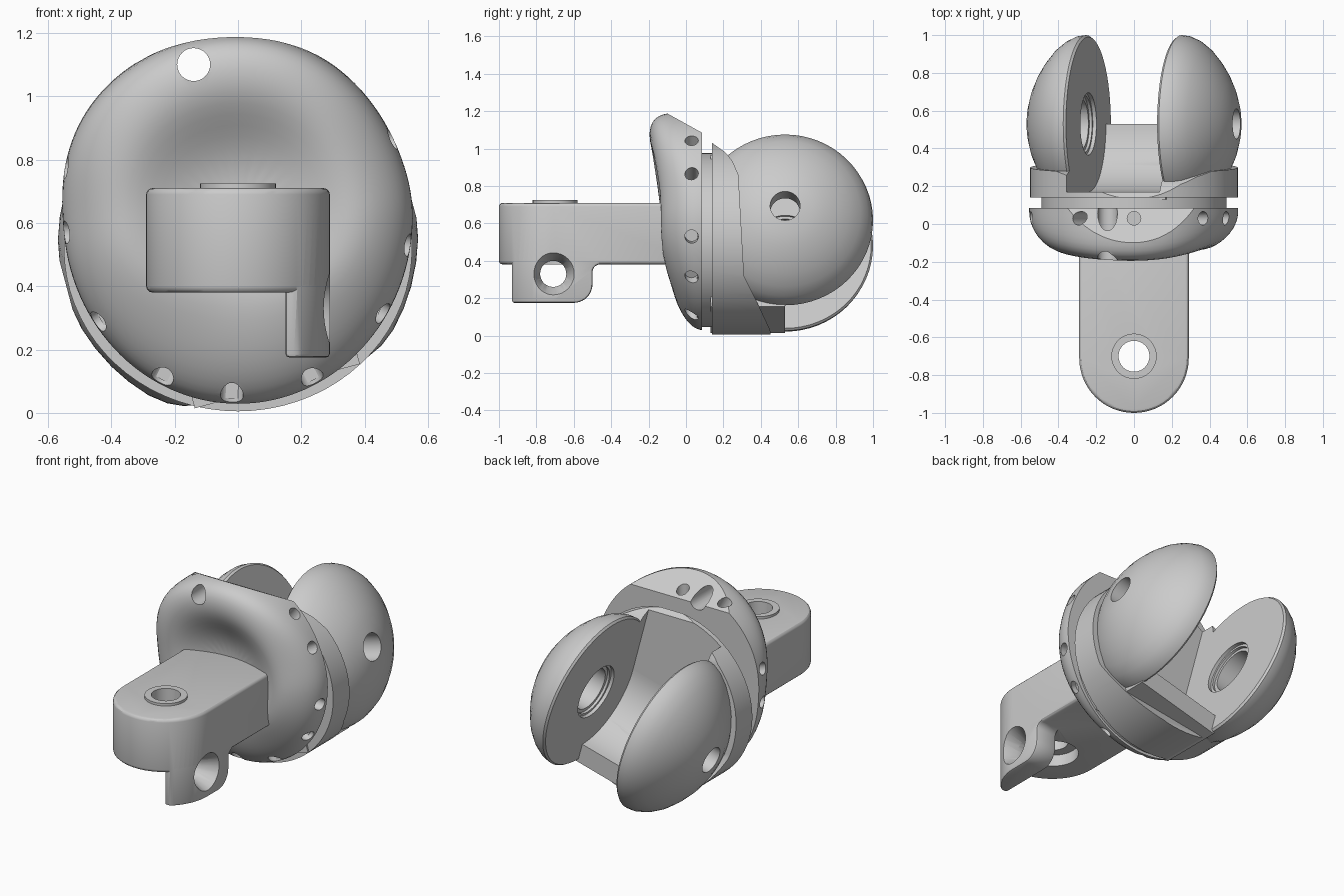
import bpy, bmesh
from math import sin, cos, pi, radians
from mathutils import Vector, Matrix

if "Cube" in bpy.data.objects:
    bpy.data.objects.remove(bpy.data.objects["Cube"])


def finish(name, bm, mat=Matrix()):
    bmesh.ops.recalc_face_normals(bm, faces=bm.faces)
    bm.transform(mat)
    me = bpy.data.meshes.new(name)
    bm.to_mesh(me)
    bm.free()
    ob = bpy.data.objects.new(name, me)
    bpy.context.collection.objects.link(ob)
    return ob


def apply_mod(ob, kind, **settings):
    m = ob.modifiers.new(kind, kind)
    for k, v in settings.items():
        setattr(m, k, v)
    bpy.context.view_layer.objects.active = ob
    bpy.ops.object.modifier_apply(modifier=m.name)


def boolean(ob, other, op='DIFFERENCE'):
    apply_mod(ob, 'BOOLEAN', object=other, operation=op, solver='EXACT')
    bpy.data.objects.remove(other)


def smooth(ob, angle=30):
    bpy.ops.object.select_all(action='DESELECT')
    ob.select_set(True)
    bpy.context.view_layer.objects.active = ob
    bpy.ops.object.shade_smooth_by_angle(angle=radians(angle))


def prism(name, pts, axis, lo, hi, mat=Matrix()):
    """Extrude a closed 2D profile along x, y or z."""
    place = {'X': lambda p, d: (d, p[0], p[1]),
             'Y': lambda p, d: (p[0], d, p[1]),
             'Z': lambda p, d: (p[0], p[1], d)}[axis]
    bm = bmesh.new()
    a = [bm.verts.new(place(p, lo)) for p in pts]
    b = [bm.verts.new(place(p, hi)) for p in pts]
    bm.faces.new(a)
    bm.faces.new(b)
    for i in range(len(pts)):
        j = (i + 1) % len(pts)
        bm.faces.new((a[i], a[j], b[j], b[i]))
    return finish(name, bm, mat)


def rod(name, a, b, r1, r2=None, n=32):
    a, b = Vector(a), Vector(b)
    bm = bmesh.new()
    bmesh.ops.create_cone(bm, cap_ends=True, segments=n, radius1=r1,
                          radius2=r1 if r2 is None else r2, depth=(b - a).length)
    rot = (b - a).to_track_quat('Z', 'Y').to_matrix().to_4x4()
    return finish(name, bm, Matrix.Translation((a + b) / 2) @ rot)


def revolve(name, pts, mat=Matrix(), n=64):
    """Spin a closed (x, r) profile about the x axis."""
    bm = bmesh.new()
    rings = [[bm.verts.new((x, r * cos(2 * pi * i / n), r * sin(2 * pi * i / n)))
              for i in range(n)] for x, r in pts]
    for k in range(len(rings)):
        p, q = rings[k - 1], rings[k]
        for i in range(n):
            j = (i + 1) % n
            bm.faces.new((p[i], p[j], q[j], q[i]))
    return finish(name, bm, mat)


def arc(cx, cy, r, a0, a1, n):
    return [(cx + r * cos(radians(a0 + (a1 - a0) * i / n)),
             cy + r * sin(radians(a0 + (a1 - a0) * i / n))) for i in range(n + 1)]


def ellipse(cx, cz, rx, rz, n=72):
    return [(cx + rx * cos(2 * pi * i / n), cz + rz * sin(2 * pi * i / n)) for i in range(n)]


# Arm: flat tongue with a round end
arm_outline = arc(0, -0.71, 0.29, 180, 360, 32) + [(0.29, 0.05), (-0.29, 0.05)]
arm = prism("arm", arm_outline, 'Z', 0.38, 0.71)
apply_mod(arm, 'BEVEL', width=0.02, segments=3, limit_method='ANGLE', angle_limit=radians(40))

# Side tab hanging below the arm, trimmed to the arm outline
tab_profile = ([(-0.93, 0.42), (-0.93, 0.175)] + arc(-0.60, 0.275, 0.1, 270, 360, 10)
               + arc(-0.46, 0.34, 0.04, 180, 90, 5) + [(-0.46, 0.42)])
tab = prism("arm_tab", tab_profile, 'X', 0.15, 0.35)
boolean(tab, prism("trim", arm_outline, 'Z', 0.1, 0.6), 'INTERSECT')
apply_mod(tab, 'BEVEL', width=0.012, segments=2, limit_method='ANGLE', angle_limit=radians(40))
boolean(arm, tab, 'UNION')
boolean(arm, rod("ring", (0, -0.7, 0.6), (0, -0.7, 0.725), 0.12), 'UNION')
boolean(arm, rod("pin_hole", (0, -0.7, 0.2), (0, -0.7, 0.9), 0.082))
boolean(arm, rod("counterbore", (0, -0.7, 0.3), (0, -0.7, 0.45), 0.14))
boolean(arm, rod("tab_hole", (0.0, -0.71, 0.33), (0.4, -0.71, 0.33), 0.07))
boolean(arm, rod("tab_countersink", (0.2, -0.71, 0.33), (0.31, -0.71, 0.33), 0.07, 0.122))
smooth(arm)

# Front shell: dished shield, blended from top, side and bottom profiles (scale, y)
top = [(1.25, .085), (1.25, -.1), (1.17, -.195), (.85, -.205), (.55, -.1), (.25, -.05)]
side = [(1, .085), (1, .02), (.91, -.07), (.68, -.155), (.45, -.11), (.22, -.06)]
low = [(1, .085), (.98, .03), (.79, -.05), (.45, -.1), (.3, -.08), (.15, -.06)]
bm = bmesh.new()
N = 32
rings = []
for t, s, b in zip(top, side, low):
    ring = []
    for i in range(N):
        c, d = cos(2 * pi * i / N), sin(2 * pi * i / N)
        power = 2 if d < 0 else (3 if c > 0 else 1.5)
        end, w = (t if d > 0 else b), abs(d) ** power
        k, y = (s[m] * (1 - w) + end[m] * w for m in (0, 1))
        ring.append(bm.verts.new((0.555 * c * k, y, 0.62 + (0.465 if d > 0 else 0.595) * d * k)))
    rings.append(ring)
for p, q in zip(rings, rings[1:]):
    for i in range(N):
        j = (i + 1) % N
        bm.faces.new((p[i], p[j], q[j], q[i]))
bm.faces.new(rings[-1])
back = bm.faces.new(rings[0])
crease = bm.edges.layers.float.new("crease_edge")
for e in back.edges:
    e[crease] = 1.0
shell = finish("front_shell", bm)
apply_mod(shell, 'SUBSURF', levels=2)

# Slanted cut across the back of the shell's top
slope = Matrix.Translation((0, 0.085, 1.085)) @ Matrix.Rotation(radians(-29), 4, 'X')
bm = bmesh.new()
bmesh.ops.create_cube(bm, size=2, matrix=Matrix.Translation((0, 0, 1)))
boolean(shell, finish("slant", bm, slope))

# Through hole at the top and blind holes round the rim (x, z)
boolean(shell, rod("top_hole", (-0.14, -0.5, 1.1), (-0.14, 0.3, 1.1), 0.052))
rim_holes = [(.535, .53), (.5, .29), (.25, .08), (.46, .85), (.34, 1.01), (-.53, .77),
             (-.54, .57), (-.47, .27), (-.25, .09), (-.02, .04), (-.26, 1.06), (0, 1.1)]
for x, z in rim_holes:
    p = Vector((x, 0.03, z))
    d = (p - Vector((0, 0.03, 0.58))).normalized()
    boolean(shell, rod("rim_hole", p - d * 0.1, p + d * 0.2, 0.036, n=24))
smooth(shell)

# Neck forming the groove
smooth(prism("neck", ellipse(0, 0.51, 0.49, 0.465), 'Y', 0.06, 0.17))

# Yoke frame: pivot point, rolled about y
yoke = Matrix.Translation((0, 0.53, 0.548)) @ Matrix.Rotation(radians(-15), 4, 'Y')

# Collar: elliptical drum trimmed by a side profile, with a slot for the joint
collar = prism("collar", ellipse(0, 0.52, 0.55, 0.515), 'Y', 0.14, 0.6)
trim_profile = [(0.1, -0.1), (0.1, 1.06), (0.14, 1.03), (0.21, 0.98), (0.25, 0.93), (0.28, 0.86),
                (0.31, 0.32), (0.36, 0.22), (0.45, 0.03), (0.46, -0.1)]
boolean(collar, prism("trim", trim_profile, 'X', -1, 1), 'INTERSECT')
seat_arc = arc(0, 0, 0.36, 270, 180, 20)
boolean(collar, prism("slot", seat_arc + [(-0.36, 0.9), (0.4, 0.9), (0.4, -0.36)],
                      'X', -0.25, 0.25, yoke))
smooth(collar)

# Bridge between the ears with a concave seat
smooth(prism("bridge", seat_arc + [(-0.36, 0.36), (-0.4, 0.36), (-0.4, -0.48), (0, -0.48)],
             'X', -0.27, 0.27, yoke))

# Two domed ears with stepped pivot holes
ear_profile = [(.25, .165), (.25, .46), (.262, .47), (.30, .465), (.35, .442), (.40, .403),
               (.45, .345), (.49, .285), (.525, .215), (.55, .145), (.562, .08),
               (.42, .08), (.42, .13), (.285, .13), (.285, .15), (.27, .15), (.27, .165)]
for name, s in (("ear_right", 1), ("ear_left", -1)):
    smooth(revolve(name, [(s * x, r) for x, r in ear_profile], yoke))
